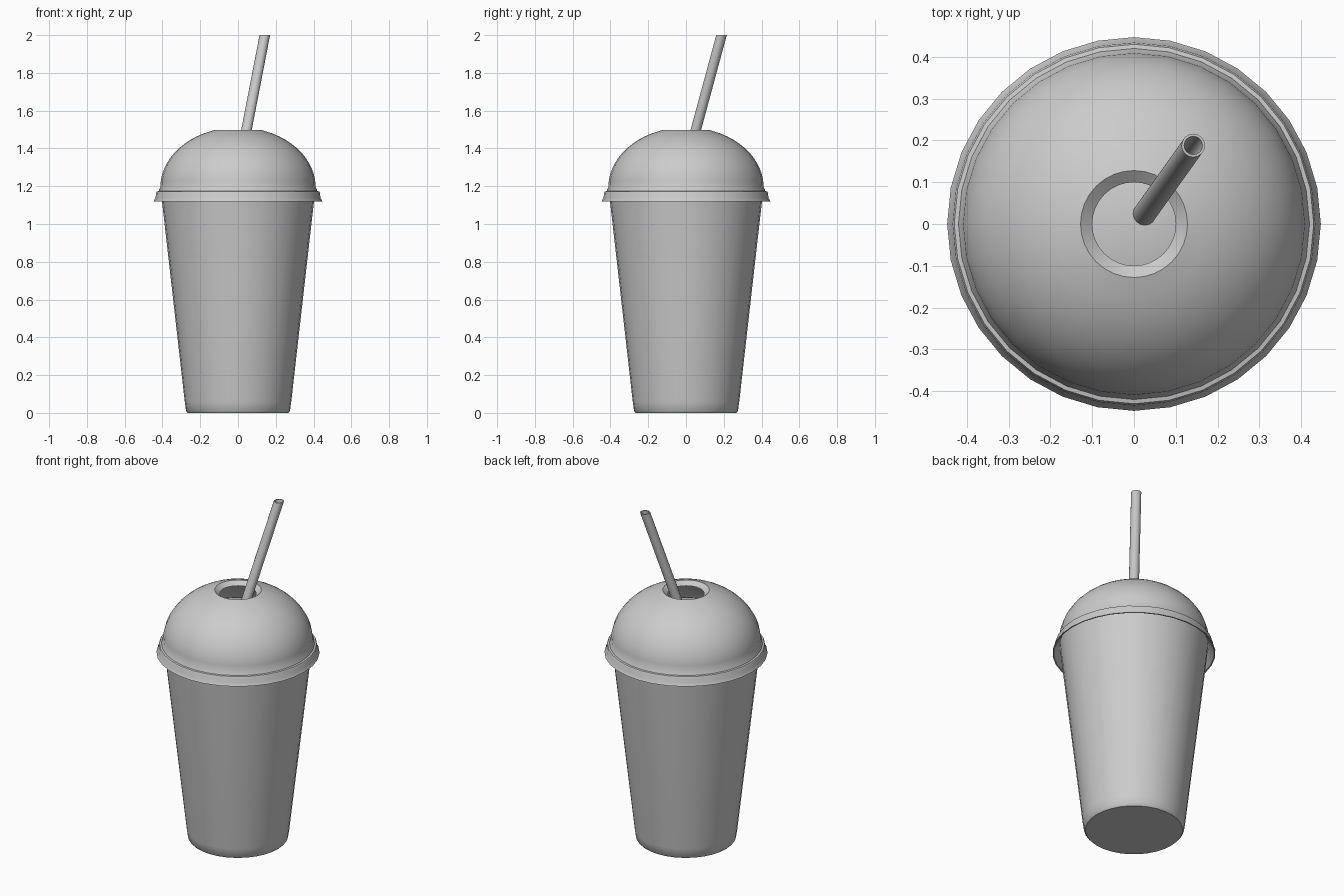
import bpy, bmesh, math
from mathutils import Vector

if "Cube" in bpy.data.objects:
    bpy.data.objects.remove(bpy.data.objects["Cube"])

SIDES = 32


def finish(name, bm, angle=35):
    bmesh.ops.remove_doubles(bm, verts=bm.verts, dist=1e-5)
    bmesh.ops.recalc_face_normals(bm, faces=bm.faces)
    mesh = bpy.data.meshes.new(name)
    bm.to_mesh(mesh)
    bm.free()
    obj = bpy.data.objects.new(name, mesh)
    bpy.context.collection.objects.link(obj)
    bpy.ops.object.select_all(action='DESELECT')
    obj.select_set(True)
    bpy.context.view_layer.objects.active = obj
    bpy.ops.object.shade_smooth_by_angle(angle=math.radians(angle))
    return obj


def lathe(name, profile, closed=False, sides=SIDES):
    """Revolve (radius, z) points around the z axis."""
    bm = bmesh.new()
    verts = [bm.verts.new((r, 0, z)) for r, z in profile]
    pairs = list(zip(verts, verts[1:]))
    if closed:
        pairs.append((verts[-1], verts[0]))
    edges = [bm.edges.new(p) for p in pairs]
    bmesh.ops.spin(bm, geom=verts + edges, cent=(0, 0, 0), axis=(0, 0, 1),
                   angle=math.tau, steps=sides, use_merge=False)
    return finish(name, bm)


def arc(radius, height, base, start, end, steps):
    """Elliptical dome profile from angle start to end in degrees."""
    pts = []
    for i in range(steps + 1):
        a = math.radians(start + (end - start) * i / steps)
        pts.append((radius * math.cos(a), base + height * math.sin(a)))
    return pts


# Tapered cup with a thin wall
lathe("cup", [(0, 0), (0.266, 0), (0.275, 0.01), (0.282, 0.06),
              (0.408, 1.17), (0.395, 1.17), (0.268, 0.03), (0, 0.03)])

# Domed lid: skirt, ledge, dome, chamfered straw opening, inner shell
skirt = [(0.412, 1.165), (0.428, 1.135), (0.44, 1.12), (0.447, 1.12),
         (0.436, 1.14), (0.434, 1.165), (0.43, 1.172), (0.42, 1.174),
         (0.418, 1.182)]
outer = arc(0.411, 0.317, 1.195, 0, 70, 12)
opening = [(0.128, 1.497), (0.1, 1.475)]
inner = arc(0.4, 0.3, 1.185, 72, 0, 12)
lathe("dome_lid", skirt + outer + opening + inner, closed=True)

# Drink mound just below the opening
lathe("drink_top", [(0.4, 1.15)] + arc(0.36, 0.23, 1.17, 0, 90, 10))

# Leaning hollow straw, cut level at both ends
bottom, top = Vector((0.022, 0.02, 1.38)), Vector((0.142, 0.188, 2.0))
bm = bmesh.new()
n = 16
rings = []
for centre, radius in ((bottom, 0.028), (top, 0.028), (top, 0.022), (bottom, 0.022)):
    rings.append([bm.verts.new(centre + Vector((radius * math.cos(math.tau * i / n),
                                                radius * math.sin(math.tau * i / n), 0)))
                  for i in range(n)])
for k in range(4):
    a, b = rings[k], rings[(k + 1) % 4]
    for i in range(n):
        j = (i + 1) % n
        bm.faces.new((a[i], a[j], b[j], b[i]))
finish("straw", bm)
